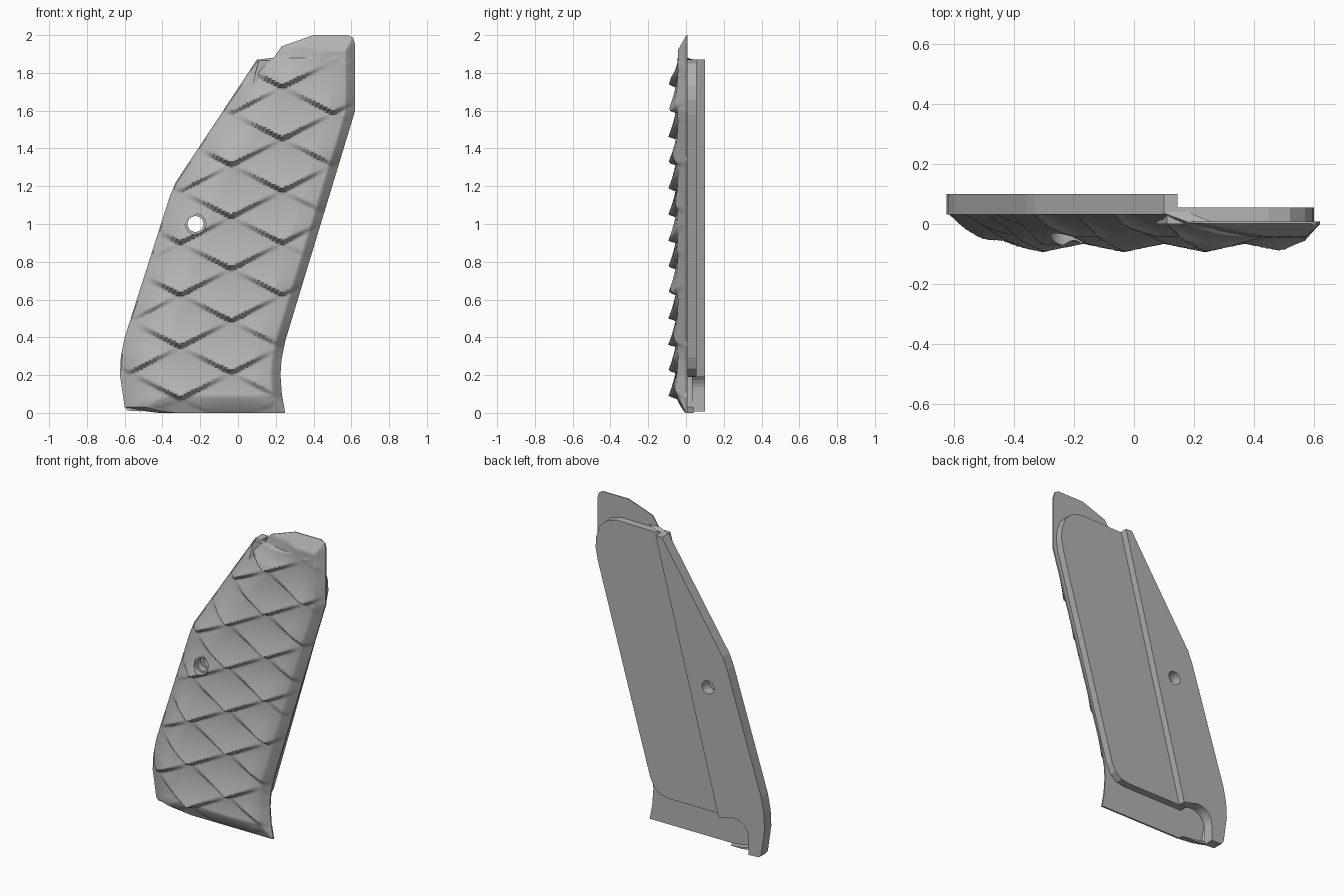
import bpy, bmesh, math

cube = bpy.data.objects.get("Cube")
if cube:
    bpy.data.objects.remove(cube, do_unlink=True)

grey = bpy.data.materials.new("matte grey")
grey.use_nodes = True
grey.diffuse_color = (0.45, 0.45, 0.45, 1)
grey.node_tree.nodes["Principled BSDF"].inputs["Base Color"].default_value = (0.45, 0.45, 0.45, 1)

# Left and right borders of the panel as (z, x)
LEFT = [(0.0, -0.42), (0.01, -0.50), (0.03, -0.60), (0.2, -0.625), (0.30, -0.62), (0.40, -0.60),
        (1.15, -0.36), (1.22, -0.33), (1.87, 0.10), (1.88, 0.19), (1.94, 0.23), (2.0, 0.40)]
RIGHT = [(0.0, 0.25), (0.1, 0.232), (0.2, 0.225), (0.28, 0.23), (0.38, 0.25), (1.60, 0.62),
         (1.95, 0.62), (1.985, 0.61), (2.0, 0.585)]


def lookup(table, z):
    for (z0, x0), (z1, x1) in zip(table, table[1:]):
        if z <= z1:
            return x0 + (x1 - x0) * (z - z0) / (z1 - z0)
    return table[-1][1]


def ramp(d, width):
    return max(0.0, 1 - d / width)


def tooth(f):
    """Falls slowly across a scale, then rises sharply at its lower edge."""
    f -= math.floor(f)
    return 1 - f / 0.92 if f < 0.92 else (f - 0.92) / 0.08


def scale_relief(x, z):
    """Diamond lattice of overlapping scales, thickest at each lower tip."""
    u, w = (x + 0.305) / 0.27, (z - 0.085) / 0.1375
    return tooth((w + u) / 2) * tooth((w - u) / 2)


def front_y(x, z, xl, xr):
    dl, dr, db, dt = x - xl, xr - x, z, 2 - z
    rim = 0.08 if z < 1.875 else 0.045
    edge = max(rim * ramp(dl, 0.25) ** 1.6, 0.042 * ramp(dr, 0.05),
               0.04 * ramp(db, 0.09), 0.045 * ramp(dt, 0.08))
    fade = min(1, dl / 0.12, dr / 0.14, db / 0.08, max(0, dt - 0.12) / 0.1)
    return -0.043 + edge - 0.052 * max(0, fade) * scale_relief(x, z)


def finish(name, bm):
    bmesh.ops.recalc_face_normals(bm, faces=bm.faces)
    mesh = bpy.data.meshes.new(name)
    bm.to_mesh(mesh)
    bm.free()
    mesh.materials.append(grey)
    ob = bpy.data.objects.new(name, mesh)
    bpy.context.collection.objects.link(ob)
    return ob


def slab(name, outline, y0, y1):
    """Extrude an (x, z) outline from y0 to y1."""
    bm = bmesh.new()
    face = bm.faces.new([bm.verts.new((x, y0, z)) for x, z in outline])
    out = bmesh.ops.extrude_face_region(bm, geom=[face])
    bmesh.ops.translate(bm, vec=(0, y1 - y0, 0),
                        verts=[v for v in out["geom"] if isinstance(v, bmesh.types.BMVert)])
    return finish(name, bm)


# Scaled front shell: front and back grids joined around the border
COLS = 110
rows = sorted({round(i * 0.01, 4) for i in range(201)} | {1.985, 0.005, 1.995})
bm = bmesh.new()
front, back = [], []
for z in rows:
    xl, xr = lookup(LEFT, z), lookup(RIGHT, z)
    fr, bk = [], []
    for i in range(COLS + 1):
        x = xl + (xr - xl) * i / COLS
        y = front_y(x, z, xl, xr)
        seat = 0.04 if x - xl < 0.085 and z < 1.875 else 0.008
        fr.append(bm.verts.new((x, y, z)))
        bk.append(bm.verts.new((x, max(seat, y + 0.004), z)))
    front.append(fr)
    back.append(bk)
last = len(rows) - 1
for j in range(last):
    for i in range(COLS):
        for g in (front, back):
            bm.faces.new((g[j][i], g[j][i + 1], g[j + 1][i + 1], g[j + 1][i]))
    for i in (0, COLS):
        bm.faces.new((front[j][i], front[j + 1][i], back[j + 1][i], back[j][i]))
for j in (0, last):
    for i in range(COLS):
        bm.faces.new((front[j][i], front[j][i + 1], back[j][i + 1], back[j][i]))
shell = finish("scaled_front_panel", bm)

# Thick spine behind the left border, with a rounded notch at its foot
arc = [(-0.41 - 0.10 * math.cos(a), 0.115 + 0.10 * math.sin(a))
       for a in [math.radians(12 * k) for k in range(11)]]
spine_outline = [(0.145, 1.87), (0.10, 1.87), (-0.33, 1.22), (-0.36, 1.15), (-0.60, 0.40),
                 (-0.62, 0.30), (-0.625, 0.2), (-0.60, 0.03), (-0.585, 0.012), (-0.51, 0.008)]
spine = slab("back_spine", spine_outline + arc + [(-0.30, 0.19)], 0.032, 0.10)

# Raised inner plate with rounded corners
plate_outline = [(-0.35, 0.19), (0.08, 0.19), (0.14, 0.20), (0.185, 0.235), (0.215, 0.295),
                 (0.585, 1.58), (0.60, 1.66), (0.595, 1.73), (0.57, 1.80), (0.52, 1.85),
                 (0.45, 1.87), (0.11, 1.865)]
slab("inner_plate", plate_outline, 0.0, 0.055)


# Screw hole with a shallow counterbore
def drill(ob, radius, y0, y1):
    ring = [(-0.225 + radius * math.cos(a), 1.0 + radius * math.sin(a))
            for a in [math.tau * k / 32 for k in range(32)]]
    cutter = slab("hole_cutter", ring, y0, y1)
    cutter.hide_render = True
    mod = ob.modifiers.new("hole", "BOOLEAN")
    mod.operation, mod.solver, mod.object = "DIFFERENCE", "EXACT", cutter
    bpy.context.view_layer.objects.active = ob
    bpy.ops.object.modifier_apply(modifier=mod.name)
    bpy.data.objects.remove(cutter, do_unlink=True)


drill(shell, 0.055, -0.3, -0.03)
drill(shell, 0.042, -0.3, 0.3)
drill(spine, 0.042, -0.3, 0.3)

# Smooth shading on the sculpted shell, keeping its border crisp
bpy.ops.object.select_all(action="DESELECT")
shell.select_set(True)
bpy.context.view_layer.objects.active = shell
bpy.ops.object.shade_smooth_by_angle(angle=math.radians(40))
